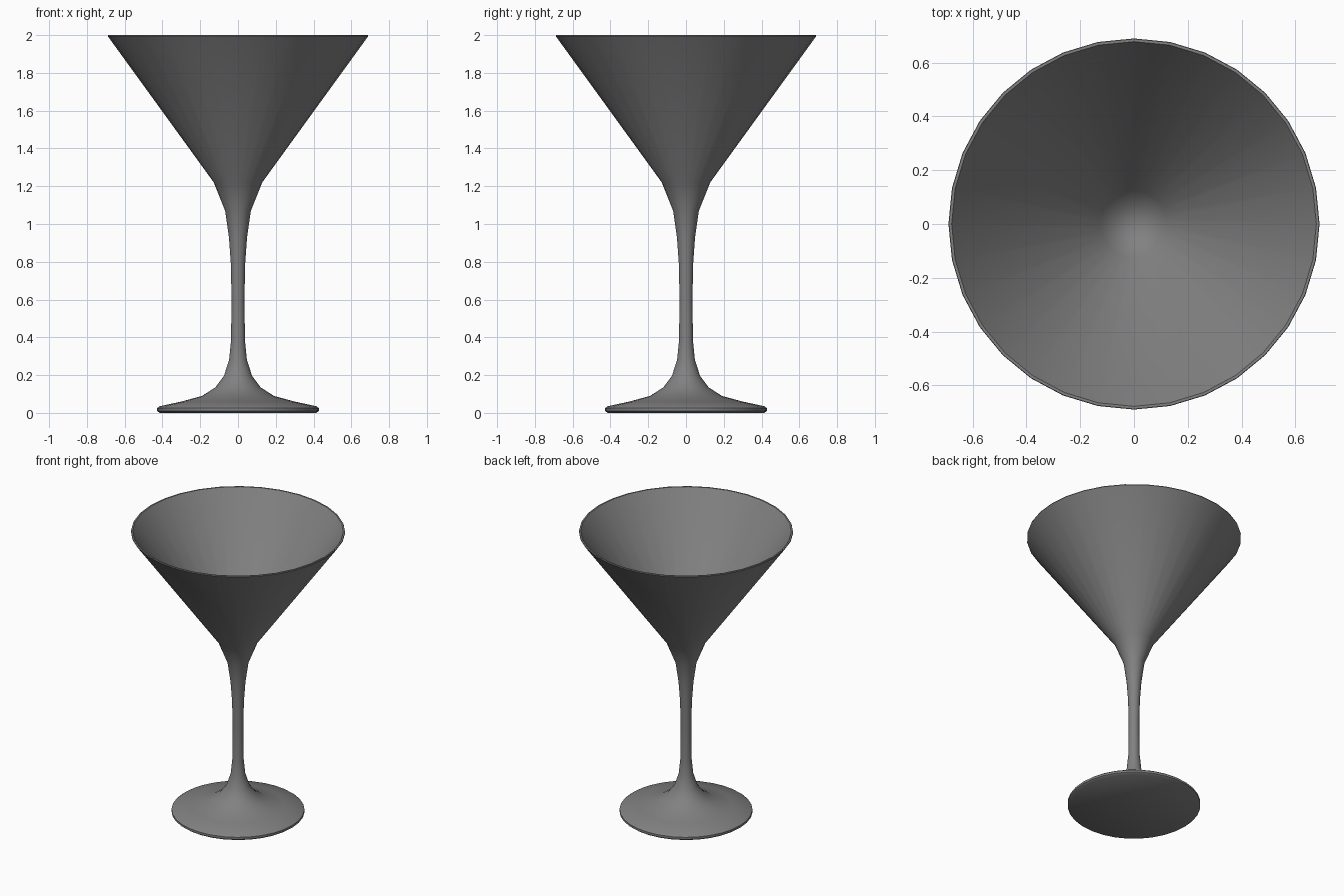
import bpy
import bmesh
from math import cos, sin, tau, radians

SIDES = 32

cube = bpy.data.objects.get("Cube")
if cube:
    bpy.data.objects.remove(cube, do_unlink=True)

# Single grey glass colour
grey = bpy.data.materials.new("grey_glass")
grey.use_nodes = True
colour = (0.22, 0.22, 0.22, 1)
grey.diffuse_color = colour
grey.node_tree.nodes["Principled BSDF"].inputs["Base Color"].default_value = colour


def lathe(name, profile):
    """Revolve (radius, height) points about z; radius 0 closes at a pole."""
    bm = bmesh.new()
    rings = []
    for r, z in profile:
        if r == 0:
            rings.append([bm.verts.new((0, 0, z))] * SIDES)
        else:
            rings.append([bm.verts.new((r * cos(tau * i / SIDES), r * sin(tau * i / SIDES), z))
                          for i in range(SIDES)])
    for low, high in zip(rings, rings[1:]):
        for i in range(SIDES):
            j = (i + 1) % SIDES
            corners = dict.fromkeys((low[i], low[j], high[j], high[i]))
            bm.faces.new(list(corners))
    bmesh.ops.recalc_face_normals(bm, faces=bm.faces)
    mesh = bpy.data.meshes.new(name)
    bm.to_mesh(mesh)
    bm.free()
    mesh.materials.append(grey)
    obj = bpy.data.objects.new(name, mesh)
    bpy.context.collection.objects.link(obj)
    bpy.ops.object.select_all(action="DESELECT")
    obj.select_set(True)
    bpy.context.view_layer.objects.active = obj
    bpy.ops.object.shade_smooth_by_angle(angle=radians(40))
    return obj


# Foot, stem, outer bowl, rim and inner bowl in one continuous profile
foot = [(0, 0), (0.415, 0), (0.428, 0.01), (0.428, 0.025), (0.415, 0.035),
        (0.3, 0.06), (0.19, 0.09), (0.12, 0.135), (0.075, 0.195)]
stem = [(0.047, 0.28), (0.037, 0.38), (0.034, 0.6), (0.038, 0.79),
        (0.048, 0.93), (0.068, 1.07)]
outer_bowl = [(0.128, 1.22), (0.69, 1.995)]
inner_bowl = [(0.688, 2.0), (0.678, 2.0), (0.125, 1.24), (0.07, 1.19), (0, 1.17)]
lathe("cocktail_glass", foot + stem + outer_bowl + inner_bowl)
